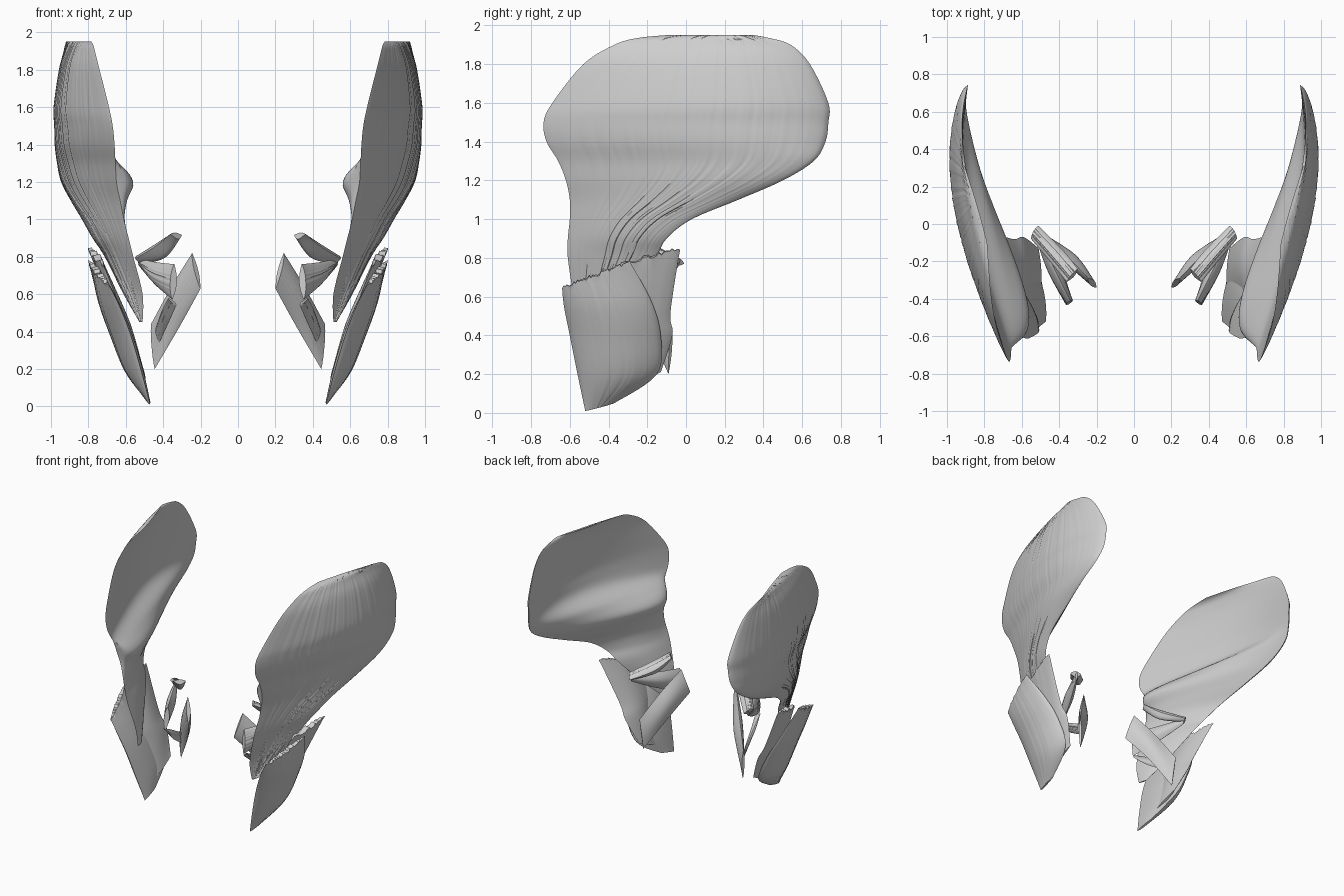
import bpy, bmesh, math, random
from mathutils import Vector

random.seed(4)
if "Cube" in bpy.data.objects:
    bpy.data.objects.remove(bpy.data.objects["Cube"])

grey = bpy.data.materials.new("light_grey")
grey.use_nodes = True
tint = (0.62, 0.62, 0.62, 1)
grey.diffuse_color = tint
grey.node_tree.nodes["Principled BSDF"].inputs["Base Color"].default_value = tint


def spline(a, b, c, d, t):
    """Smooth interpolation between b and c."""
    return b + (c - a) * (t / 2) + (a * 2 - b * 5 + c * 4 - d) * (t * t / 2) \
        + (b * 3 - a - c * 3 + d) * (t ** 3 / 2)


def refine(rows, steps):
    last = len(rows) - 1
    for i in range(last):
        quad = [rows[max(0, min(last, i + k))] for k in (-1, 0, 1, 2)]
        for s in range(steps):
            yield [spline(*(q[j] for q in quad), s / steps) for j in range(6)]
    yield rows[-1]


def muscle(name, rows, normal, cols=32, steps=6, ripple=0.0015, ragged=0.0):
    """Loft lens sections; each row is edge A, edge B, outer bulge, inner bulge
    and, if given, how far each bulge leans towards edge B."""
    normal = Vector(normal).normalized()
    rows = [(Vector(a), Vector(b), *rest, 1.0, 1.0)[:6] for a, b, *rest in rows]
    grain = [random.uniform(-ripple, ripple) for _ in range(cols + 1)]
    tear = [random.uniform(-ragged, ragged) for _ in range(cols + 1)]
    bm = bmesh.new()
    rings = []
    for r, (a, b, outer, inner, lean_out, lean_in) in enumerate(refine(rows, steps)):
        ring = []
        for k in range(2 * cols):
            back = k > cols
            c = 2 * cols - k if back else k
            t = c / cols
            if back:
                p = a.lerp(b, t) + normal * inner * math.sin(math.pi * t ** lean_in)
            else:
                p = a.lerp(b, t) + normal * (outer * math.sin(math.pi * t ** lean_out) ** 0.65
                                             + grain[c] * math.sin(math.pi * t))
            if r == 0:
                p.z += tear[c]
            ring.append(bm.verts.new(p))
        rings.append(ring)
    for low, high in zip(rings, rings[1:]):
        for k in range(2 * cols):
            n = (k + 1) % (2 * cols)
            bm.faces.new((low[k], low[n], high[n], high[k]))
    # close both ends with strips across the lens
    for ring in (rings[0], rings[-1]):
        for k in range(cols):
            quad = [ring[k], ring[k + 1], ring[-k - 1], ring[-k % (2 * cols)]]
            bm.faces.new(list(dict.fromkeys(quad)))
    bmesh.ops.recalc_face_normals(bm, faces=bm.faces)
    mesh = bpy.data.meshes.new(name)
    bm.to_mesh(mesh)
    bm.free()
    mesh.materials.append(grey)
    obj = bpy.data.objects.new(name, mesh)
    bpy.context.collection.objects.link(obj)
    obj.modifiers.new("both_sides", "MIRROR")
    bpy.ops.object.select_all(action="DESELECT")
    obj.select_set(True)
    bpy.context.view_layer.objects.active = obj
    bpy.ops.object.shade_smooth_by_angle(angle=math.radians(40))


# Large fan on the side of the head: height, front x y, back x y, bulges, inner lean
fan = [
    (1.95, .785, -.1, .92, .35, .012, -.006, 1), (1.935, .775, -.25, .92, .43, .03, .01, 1),
    (1.9, .765, -.37, .92, .54, .05, .03, 1.1), (1.8, .74, -.53, .91, .64, .1, .06, 1.2),
    (1.6, .69, -.69, .89, .735, .163, .1, 1.2), (1.5, .67, -.735, .89, .735, .165, .1, 1.2),
    (1.4, .66, -.72, .9, .72, .157, .07, 1.1), (1.3, .655, -.66, .92, .66, .125, -.05, .5),
    (1.2, .65, -.62, .92, .5, .095, -.13, .45), (1.1, .63, -.6, .88, .27, .072, -.08, .55),
    (1.0, .61, -.6, .83, .03, .045, -.04, .7), (.9, .585, -.61, .775, -.1, .035, -.03, 1),
    (.8, .56, -.61, .71, -.16, .03, -.03, 1), (.6, .51, -.58, .61, -.33, .02, -.02, 1),
    (.45, .51, -.55, .525, -.48, .005, -.005, 1)]
muscle("temple_fan_muscle",
       [((xf, yf, z), (xb, yb, z), o, i, 1.3, lean) for z, xf, yf, xb, yb, o, i, lean in fan],
       (1, 0, 0), cols=110, steps=5, ripple=0.002)

# Outer and deep cheek layers
muscle("cheek_outer_muscle", [
    ((.69, -.64, .65), (.80, -.29, .78), .02, -.015),
    ((.64, -.63, .55), (.72, -.18, .58), .06, -.03),
    ((.58, -.6, .4), (.63, -.13, .4), .08, -.03),
    ((.52, -.56, .2), (.54, -.15, .2), .075, -.02),
    ((.47, -.52, .01), (.48, -.37, .05), .012, -.005)],
    (1, 0, -.2), cols=40, ragged=0.009)
muscle("cheek_deep_muscle", [
    ((.72, -.36, .76), (.80, -.03, .85), .02, -.02),
    ((.62, -.4, .5), (.65, -.08, .52), .03, -.03),
    ((.58, -.4, .35), (.59, -.07, .4), .03, -.03),
    ((.5, -.38, .1), (.51, -.13, .21), .01, -.01)],
    (1, 0, -.2), cols=24, ragged=0.01)

# Inner jaw straps
muscle("inner_jaw_muscle", [
    ((.245, -.29, .82), (.2, -.34, .63), .015, -.015),
    ((.35, -.18, .65), (.31, -.2, .43), .035, -.03),
    ((.465, -.07, .44), (.445, -.09, .2), .01, -.01)], (.7, -.7, 0))
muscle("inner_jaw_slip", [
    ((.37, -.42, .58), (.33, -.4, .54), .015, -.015),
    ((.4, -.3, .52), (.37, -.3, .45), .02, -.02),
    ((.44, -.12, .42), (.42, -.13, .34), .01, -.01)], (.9, -.3, .3))
muscle("jaw_joint_upper_muscle", [
    ((.30, -.24, .915), (.36, -.31, .92), .012, -.025),
    ((.38, -.14, .83), (.45, -.2, .85), .03, -.05),
    ((.51, -.01, .77), (.55, -.08, .79), .022, -.022)], (.4, .2, .9))
muscle("jaw_joint_lower_muscle", [
    ((.34, -.41, .76), (.35, -.43, .57), .02, -.02),
    ((.43, -.23, .77), (.43, -.24, .64), .035, -.03),
    ((.53, -.03, .79), (.52, -.05, .74), .01, -.01)], (.9, -.43, 0))
